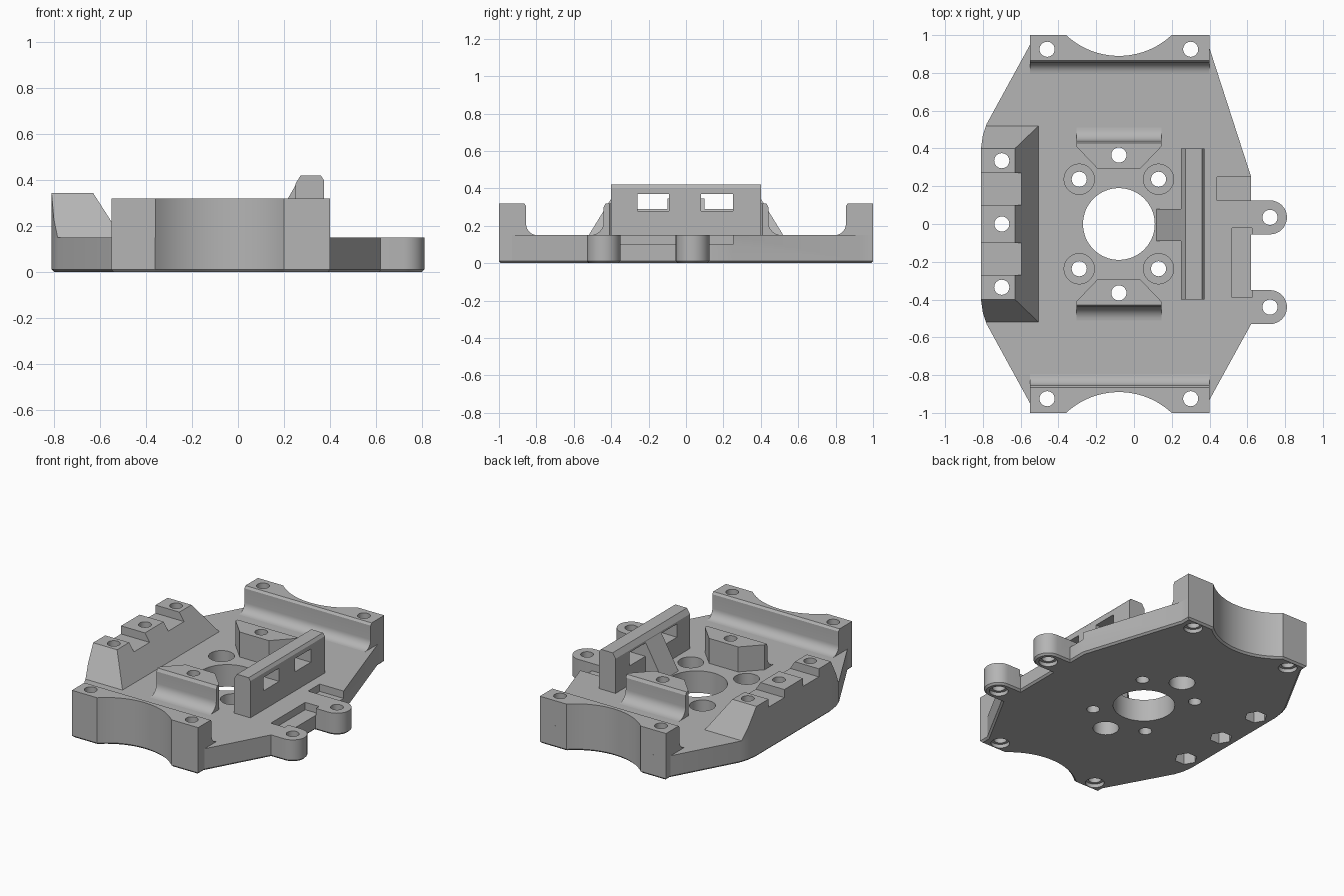
import bpy, bmesh
from math import cos, sin, radians

if "Cube" in bpy.data.objects:
    bpy.data.objects.remove(bpy.data.objects["Cube"], do_unlink=True)

grey = bpy.data.materials.new("matte grey")
grey.use_nodes = True
grey.diffuse_color = (0.46, 0.46, 0.46, 1)
grey.node_tree.nodes["Principled BSDF"].inputs["Base Color"].default_value = grey.diffuse_color


def finish(name, bm):
    bmesh.ops.recalc_face_normals(bm, faces=bm.faces)
    mesh = bpy.data.meshes.new(name)
    bm.to_mesh(mesh)
    bm.free()
    mesh.materials.append(grey)
    ob = bpy.data.objects.new(name, mesh)
    bpy.context.collection.objects.link(ob)
    return ob


def add_prism(bm, pts, axis, lo, hi):
    """Extrude a 2D profile along an axis; returns the cap at lo."""
    def place(p, d):
        return {"x": (d, *p), "y": (p[0], d, p[1]), "z": (*p, d)}[axis]
    a = [bm.verts.new(place(p, lo)) for p in pts]
    b = [bm.verts.new(place(p, hi)) for p in pts]
    cap = bm.faces.new(a)
    bm.faces.new(b)
    for i in range(len(pts)):
        j = (i + 1) % len(pts)
        bm.faces.new((a[i], a[j], b[j], b[i]))
    return cap


def prism(name, pts, axis, lo, hi, bevel=0):
    bm = bmesh.new()
    cap = add_prism(bm, pts, axis, lo, hi)
    if bevel:
        bmesh.ops.recalc_face_normals(bm, faces=bm.faces)
        bmesh.ops.bevel(bm, geom=list(cap.edges), offset=bevel, segments=1, affect="EDGES")
    return finish(name, bm)


def arc(cx, cy, r, a0, a1, n):
    angles = [radians(a0 + (a1 - a0) * i / n) for i in range(n + 1)]
    return [(cx + r * cos(t), cy + r * sin(t)) for t in angles]


def circle(cx, cy, r, n=40):
    return arc(cx, cy, r, 0, 360, n)[:-1]


def rect(x0, x1, y0, y1):
    return [(x0, y0), (x1, y0), (x1, y1), (x0, y1)]


def cutter(shapes):
    """Many vertical prisms in one helper: (outline, bottom, top)."""
    bm = bmesh.new()
    for pts, lo, hi in shapes:
        add_prism(bm, pts, "z", lo, hi)
    ob = finish("cutter", bm)
    ob.hide_render = True
    return ob


def boolean(ob, tool, op="DIFFERENCE"):
    mod = ob.modifiers.new("cut", "BOOLEAN")
    mod.object, mod.operation, mod.solver = tool, op, "EXACT"
    bpy.context.view_layer.objects.active = ob
    bpy.ops.object.modifier_apply(modifier=mod.name)


CX, DECK = -0.08, 0.15

# Plate outline with scooped ends and two round lugs
left_edge = [(-0.55, 0.95), (-0.78, 0.53), (-0.80, 0.47), (-0.81, 0.40)]
outline = [(-0.55, -1)] + arc(CX, -1.3, 0.41, 133, 47, 24)
outline += [(0.40, -1), (0.40, -0.93), (0.62, -0.53)]
outline += arc(0.72, -0.44, 0.09, -90, 90, 16) + [(0.62, -0.35), (0.62, -0.055)]
outline += arc(0.72, 0.035, 0.09, -90, 90, 16) + [(0.62, 0.125), (0.62, 0.25)]
outline += [(0.40, 0.93), (0.40, 1)] + arc(CX, 1.3, 0.41, -47, -133, 24) + [(-0.55, 1)]
outline += left_edge + [(x, -y) for x, y in reversed(left_edge)]

base = prism("base_plate", outline, "z", 0, DECK, bevel=0.012)
parts = [base]

# End walls and screw blocks, mirrored front to back
for s, side in ((-1, "front"), (1, "back")):
    root = arc(0.795, 0.21, 0.06, 0, -90, 8)
    profile = [(1, DECK), (1, 0.32), (0.865, 0.32), (0.855, 0.305)] + root
    wall = prism(side + "_wall", [(s * y, z) for y, z in profile], "x", -0.55, 0.40)
    scoop = cutter([(circle(CX, s * 1.3, 0.41, 100), 0.1, 0.5)])
    boolean(wall, scoop)
    bpy.data.objects.remove(scoop)

    plan = [(0.225, 0.43), (0.225, 0.41), (0.11, 0.29)]
    plan = plan + [(-x, y) for x, y in reversed(plan)]
    block = prism(side + "_screw_block", [(CX + x, s * y) for x, y in plan], "z", DECK, 0.32)
    root = [(0.43, DECK), (0.43, 0.32), (0.44, 0.30)] + arc(0.51, 0.22, 0.07, 180, 270, 8)
    flare = prism(side + "_block_fillet", [(s * y, z) for y, z in root],
                  "x", CX - 0.225, CX + 0.225)
    parts += [wall, block, flare]

# Sloped mounting block along the right edge, trimmed to the plate outline
bm = bmesh.new()
for x, y, z in ((-0.505, 0.52, DECK), (-0.63, 0.40, 0.345)):
    for s in (-1, 1):
        bm.verts.new((x, s * y, z))
        bm.verts.new((-1, s * y, z))
bmesh.ops.convex_hull(bm, input=bm.verts)
mount = finish("side_mount", bm)
trim = cutter([(outline, 0, 0.6)])
boolean(mount, trim, "INTERSECT")
bpy.data.objects.remove(trim)
gaps = cutter([(rect(-1, -0.4, y, y + 0.17), 0.29, 0.6) for y in (-0.27, 0.10)])
boolean(mount, gaps)
bpy.data.objects.remove(gaps)
parts.append(mount)

# Slotted upright rail with its brace
rail = prism("slotted_rail", [(0.25, DECK), (0.25, 0.385), (0.272, 0.42), (0.36, 0.42),
                              (0.373, 0.40), (0.373, DECK)], "y", -0.40, 0.40)
slots = cutter([(rect(0.1, 0.5, y, y + 0.17), 0.28, 0.37) for y in (-0.26, 0.08)])
boolean(rail, slots)
bpy.data.objects.remove(slots)
brace = prism("rail_brace", [(0.12, DECK), (0.255, DECK), (0.255, 0.387)], "y", -0.09, 0.08)
parts += [rail, brace]

# Hole positions
corners = [(x, y) for x in (-0.46, 0.30) for y in (-0.925, 0.925)]
lugs = [(0.72, 0.035), (0.72, -0.44)]
mounts = [(-0.70, y) for y in (-0.335, 0, 0.335)]
ring = [(CX + x, y) for x in (-0.21, 0.21) for y in (-0.237, 0.237)]
blocks = [(CX, y) for y in (-0.365, 0.365)]

# Through holes, then counterbores, nut pockets and edge recesses
through = cutter([(circle(x, y, 0.04, 28), -0.1, 0.6)
                  for x, y in corners + lugs + mounts + ring + blocks]
                 + [(circle(CX, 0, 0.19, 64), -0.1, 0.6)])
pockets = cutter([(circle(x, y, 0.08), 0.06, 0.16) for x, y in ring]
                 + [(circle(x, y, 0.08), -0.1, 0.10) for x, y in blocks]
                 + [(circle(x, y, 0.058), -0.1, 0.025) for x, y in corners + lugs]
                 + [(circle(x, y, 0.07, 6), -0.1, 0.10) for x, y in mounts]
                 + [(rect(0.44, 0.66, 0.125, 0.25), 0.10, 0.2),
                    (rect(0.52, 0.625, -0.39, -0.02), 0.10, 0.2)])
for ob in parts:
    if ob.name in ("base_plate", "side_mount") or ob.name.endswith(("_wall", "_screw_block")):
        boolean(ob, through)
boolean(base, pockets)
for tool in (through, pockets):
    bpy.data.objects.remove(tool)

# Smooth the curved walls, keep the edges crisp
bpy.ops.object.select_all(action="DESELECT")
for ob in parts:
    ob.select_set(True)
bpy.context.view_layer.objects.active = base
bpy.ops.object.shade_smooth_by_angle(angle=radians(25))
